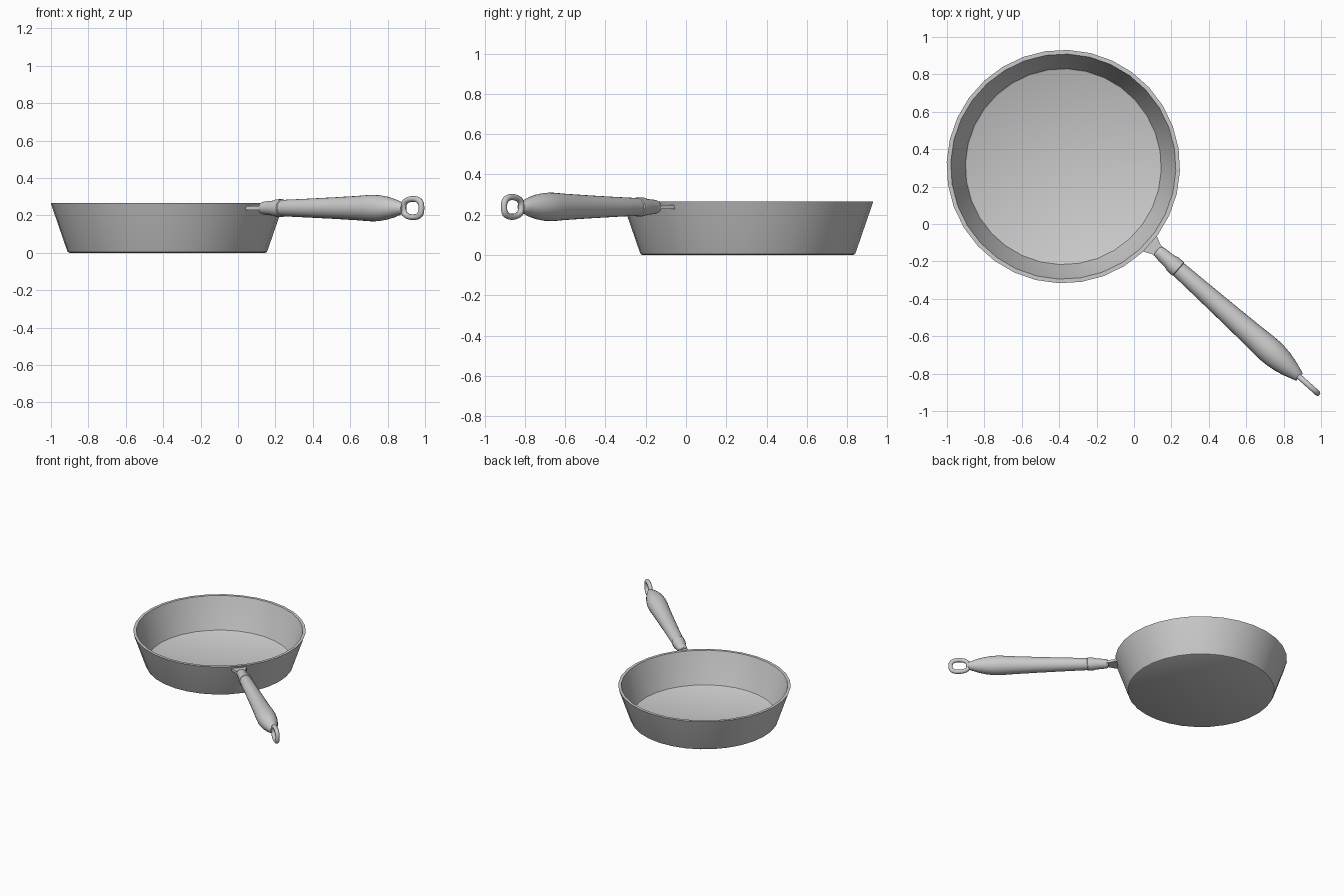
import bpy, bmesh
from math import pi, cos, sin, radians
from mathutils import Matrix

if "Cube" in bpy.data.objects:
    bpy.data.objects.remove(bpy.data.objects["Cube"])

# Pan frame: origin at the bowl centre, local +x runs along the handle
FRAME = Matrix.Translation((-0.378, 0.307, 0)) @ Matrix.Rotation(radians(-41.7), 4, 'Z')
HZ = 0.239  # handle axis height


def finish(name, bm, local=Matrix(), angle=35):
    bmesh.ops.recalc_face_normals(bm, faces=bm.faces)
    me = bpy.data.meshes.new(name)
    bm.to_mesh(me)
    bm.free()
    ob = bpy.data.objects.new(name, me)
    bpy.context.collection.objects.link(ob)
    ob.matrix_world = FRAME @ local
    bpy.ops.object.select_all(action='DESELECT')
    ob.select_set(True)
    bpy.context.view_layer.objects.active = ob
    bpy.ops.object.shade_smooth_by_angle(angle=radians(angle))
    return ob


def lathe(name, profile, n, local=Matrix(), phase=0.0):
    """Revolve (radius, height) points about z and cap both ends."""
    bm = bmesh.new()
    rings = [[bm.verts.new((r * cos(2 * pi * (i + phase) / n), r * sin(2 * pi * (i + phase) / n), z))
              for i in range(n)] for r, z in profile]
    for a, b in zip(rings, rings[1:]):
        for i in range(n):
            j = (i + 1) % n
            bm.faces.new((a[i], a[j], b[j], b[i]))
    bm.faces.new(rings[0])
    bm.faces.new(rings[-1])
    return finish(name, bm, local)


# Bowl: one closed shell, outside wall, rim, inside wall, floor
lathe("pan_bowl", [(0.524, 0), (0.532, 0.004), (0.537, 0.014), (0.624, 0.266),
                   (0.602, 0.266), (0.528, 0.035), (0.524, 0.026), (0.515, 0.021)],
      32, phase=0.5)

# Flared flat bracket joining the bowl to the handle
outline = [(0.603, 0.057), (0.622, 0.055), (0.665, 0.034), (0.73, 0.028)]
outline += [(x, -y) for x, y in reversed(outline)]
bm = bmesh.new()
face = bm.faces.new([bm.verts.new((x, y, HZ - 0.010)) for x, y in outline])
ext = bmesh.ops.extrude_face_region(bm, geom=[face])
bmesh.ops.translate(bm, vec=(0, 0, 0.020),
                    verts=[v for v in ext['geom'] if isinstance(v, bmesh.types.BMVert)])
finish("handle_bracket", bm)

# Ferrule and grip turned around the handle axis
axis = Matrix.Translation((0, 0, HZ)) @ Matrix.Rotation(pi / 2, 4, 'Y')
lathe("ferrule", [(0.022, 0.672), (0.031, 0.680), (0.035, 0.695), (0.040, 0.76),
                  (0.047, 0.785), (0.048, 0.822), (0.043, 0.826)], 24, axis)
lathe("handle_grip", [(0.040, 0.80), (0.044, 0.83), (0.050, 1.00), (0.057, 1.18),
                      (0.065, 1.36), (0.070, 1.44), (0.071, 1.48), (0.069, 1.52),
                      (0.062, 1.57), (0.050, 1.62), (0.037, 1.66), (0.029, 1.685),
                      (0.024, 1.692)], 24, axis)

# Hanging loop: rounded oblong ring standing upright at the handle end
bm = bmesh.new()
N, M, tube = 32, 10, 0.0155
sgn = lambda v, p: (1 if v >= 0 else -1) * abs(v) ** p
rings = []
for i in range(N):
    t = 2 * pi * i / N
    px, pz = sgn(cos(t), 0.75), sgn(sin(t), 0.75)
    squeeze = 1 + 0.10 * min(px, 0)  # slightly narrower next to the grip
    ring = []
    for k in range(M):
        u = 2 * pi * k / M
        off = tube * cos(u)
        ring.append(bm.verts.new((1.755 + px * (0.065 + off), tube * sin(u),
                                  HZ + pz * (0.049 + off) * squeeze)))
    rings.append(ring)
for i in range(N):
    a, b = rings[i], rings[(i + 1) % N]
    for k in range(M):
        l = (k + 1) % M
        bm.faces.new((a[k], a[l], b[l], b[k]))
finish("hanging_loop", bm, angle=60)
